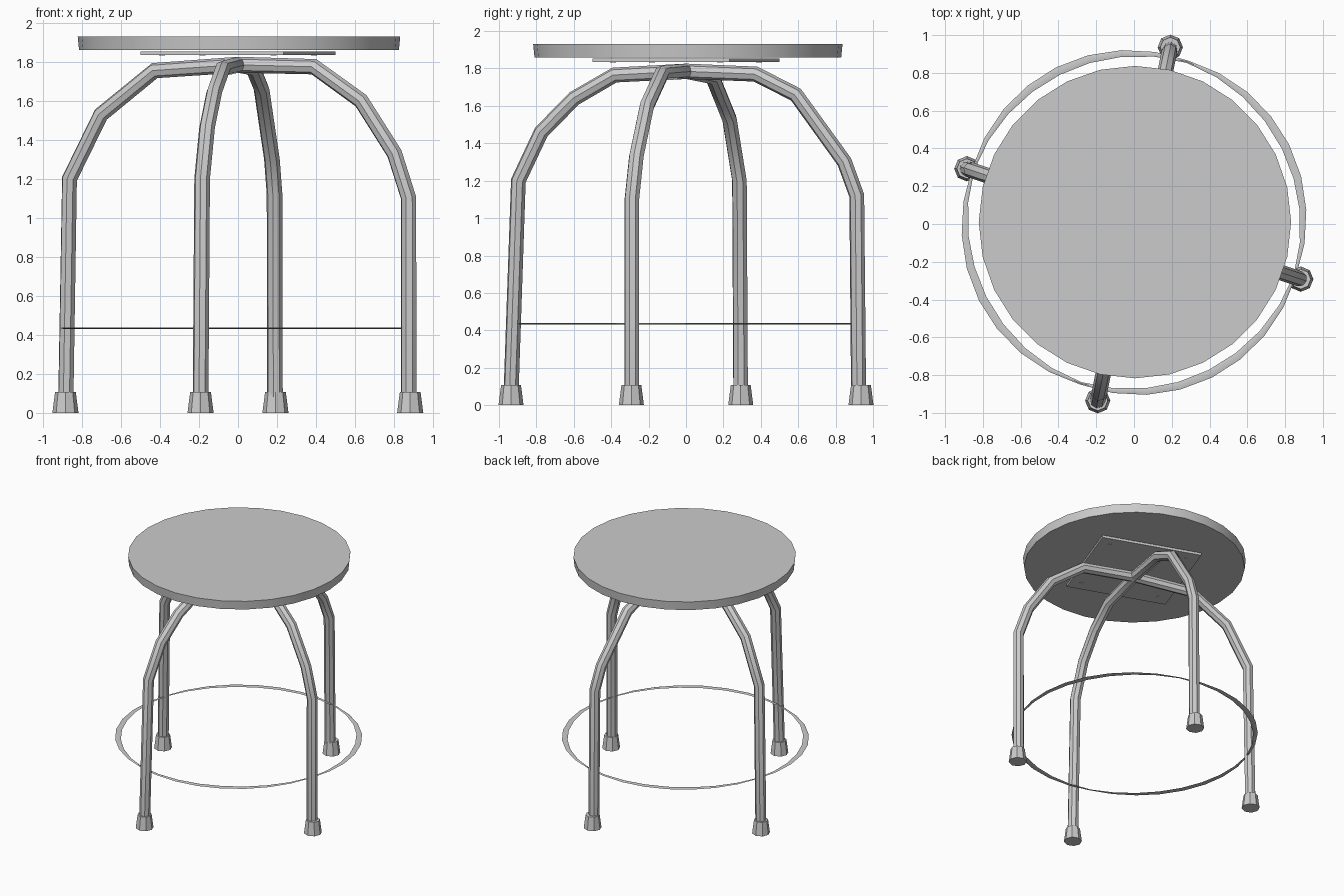
import bpy, bmesh
from math import sin, cos, pi, radians

if "Cube" in bpy.data.objects:
    bpy.data.objects.remove(bpy.data.objects["Cube"])

ANG_A, ANG_B = radians(-18.3), radians(78.4)   # plan directions of the two leg hoops


def smooth(obj, angle=40):
    bpy.ops.object.select_all(action='DESELECT')
    obj.select_set(True)
    bpy.context.view_layer.objects.active = obj
    bpy.ops.object.shade_smooth_by_angle(angle=radians(angle))


def cone(name, x, y, z0, z1, r0, r1, sides):
    bpy.ops.mesh.primitive_cone_add(vertices=sides, radius1=r0, radius2=r1, depth=z1 - z0,
                                    location=(x, y, (z0 + z1) / 2))
    obj = bpy.context.object
    obj.name = name
    smooth(obj)
    return obj


def hoop(name, path, angle, radius=0.041):
    # bent tube lying in one vertical plane
    cu = bpy.data.curves.new(name, 'CURVE')
    cu.dimensions = '3D'
    cu.bevel_depth = radius
    cu.bevel_resolution = 2
    cu.use_fill_caps = True
    sp = cu.splines.new('POLY')
    sp.points.add(len(path) - 1)
    for p, (s, z) in zip(sp.points, path):
        p.co = (s * cos(angle), s * sin(angle), z, 1)
    obj = bpy.data.objects.new(name, cu)
    bpy.context.collection.objects.link(obj)
    bpy.ops.object.select_all(action='DESELECT')
    obj.select_set(True)
    bpy.context.view_layer.objects.active = obj
    bpy.ops.object.convert(target='MESH')
    smooth(bpy.context.object)


# Round seat
cone("seat", 0.005, 0.01, 1.86, 1.93, 0.82, 0.827, 28)

# Square mounting plate under the seat, with screws
PLATE_ROT, HALF = radians(-20), 0.39
bpy.ops.mesh.primitive_cube_add(size=1, location=(0, 0, 1.8445), rotation=(0, 0, PLATE_ROT))
plate = bpy.context.object
plate.name = "mounting_plate"
plate.scale = (2 * HALF, 2 * HALF, 0.019)
for i in range(4):
    a = PLATE_ROT + pi / 4 + i * pi / 2
    cone(f"plate_screw_{i}", 0.43 * cos(a), 0.43 * sin(a), 1.832, 1.845, 0.016, 0.016, 8)

# Two bent tubes crossing under the seat make the four legs
path_a = [(-0.93, 0.06), (-0.91, 1.2), (-0.74, 1.53), (-0.45, 1.755), (0, 1.785),
          (0.41, 1.775), (0.665, 1.6), (0.845, 1.33), (0.922, 1.1), (0.922, 0.06)]
path_b = [(-0.955, 0.06), (-0.915, 1.2), (-0.79, 1.46), (-0.61, 1.64), (-0.39, 1.765), (0, 1.785),
          (0.38, 1.77), (0.6, 1.66), (0.865, 1.3), (0.932, 1.12), (0.942, 0.06)]
hoop("side_legs", path_a, ANG_A)
hoop("front_back_legs", path_b, ANG_B)

# Tapered rubber feet
for name, s, a in (("right_foot", 0.93, ANG_A), ("left_foot", -0.932, ANG_A),
                   ("back_foot", 0.955, ANG_B), ("front_foot", -0.955, ANG_B)):
    cone(name, s * cos(a), s * sin(a), 0, 0.108, 0.067, 0.053, 8)

# Thin foot ring, narrowing where it meets each leg
bm = bmesh.new()
N = 32
mid = 0.897
rings = []
for i in range(N):
    a = ANG_A + 2 * pi * i / N
    w = 0.007 + 0.015 * abs(sin(2 * (a - ANG_A)))
    rings.append([bm.verts.new((r * cos(a), r * sin(a) + 0.008, z))
                  for r, z in ((mid - w, 0.435), (mid, 0.431), (mid + w, 0.435), (mid, 0.439))])
for i in range(N):
    p, q = rings[i], rings[(i + 1) % N]
    for k in range(4):
        m = (k + 1) % 4
        bm.faces.new((p[k], p[m], q[m], q[k]))
bmesh.ops.recalc_face_normals(bm, faces=bm.faces)
me = bpy.data.meshes.new("foot_ring")
bm.to_mesh(me)
bm.free()
ring = bpy.data.objects.new("foot_ring", me)
bpy.context.collection.objects.link(ring)
smooth(ring)
